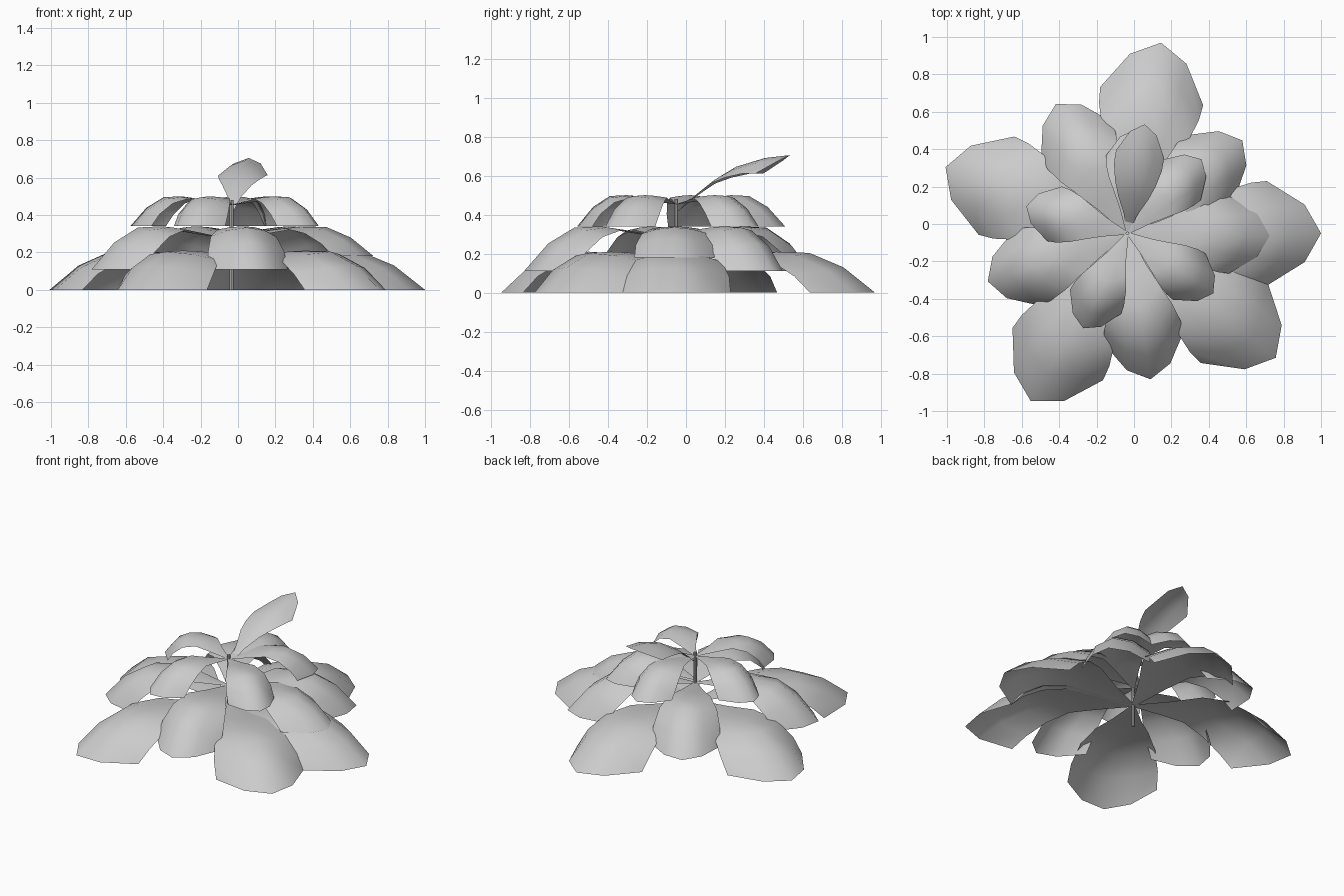
import bpy, math

if "Cube" in bpy.data.objects:
    bpy.data.objects.remove(bpy.data.objects["Cube"])

CX, CY = -0.035, -0.05          # stem position
COLS = (-1, -0.55, 0, 0.55, 1)  # positions across a leaf

# Rows from stem to rim: midrib reach, midrib height, edge reach, half width, edge height
DROOPING = [
    (0.00, 0.70, 0.00, 0.012, 0.70),
    (0.30, 0.90, 0.22, 0.090, 0.82),
    (0.50, 1.00, 0.38, 0.160, 0.92),
    (0.67, 0.97, 0.52, 0.225, 0.76),
    (0.84, 0.62, 0.64, 0.262, 0.40),
    (1.00, 0.00, 0.72, 0.270, 0.00),
]
RAISED = [
    (0.00, 0.41, 0.00, 0.006, 0.41),
    (0.10, 0.50, 0.10, 0.035, 0.495),
    (0.21, 0.585, 0.19, 0.080, 0.56),
    (0.31, 0.645, 0.27, 0.110, 0.59),
    (0.46, 0.69, 0.36, 0.130, 0.61),
    (0.59, 0.705, 0.43, 0.130, 0.61),
]


def leaf(name, rows, angle, length=1, base=0, height=1):
    a = math.radians(angle)
    verts, faces = [], []
    for rc, zc, re, w, ze in rows:
        for u in COLS:
            k = u * u
            r = length * (rc + (re - rc) * k)
            s = length * w * u
            z = base + height * (zc + (ze - zc) * k)
            verts.append((CX + r * math.cos(a) - s * math.sin(a),
                          CY + r * math.sin(a) + s * math.cos(a), z))
    n = len(COLS)
    for i in range(len(rows) - 1):
        for j in range(n - 1):
            p = i * n + j
            faces.append((p, p + n, p + n + 1, p + 1))
    me = bpy.data.meshes.new(name)
    me.from_pydata(verts, [], faces)
    me.shade_smooth()
    ob = bpy.data.objects.new(name, me)
    bpy.context.collection.objects.link(ob)
    return ob


# Three whorls of five leaves, each leaf 80 degrees past the last
for tier, start, length, base, height in (
        ("lower", 0, 1.035, 0.0, 0.21),
        ("middle", 39, 0.79, 0.11, 0.23),
        ("upper", 85, 0.56, 0.34, 0.16)):
    for i in range(5):
        L, b, h = length, base, height
        if tier == "middle" and i == 4:   # this leaf rests on one below
            L, b, h = 0.76, 0.18, 0.16
        leaf(f"{tier}_leaf_{i + 1}", DROOPING, start + 80 * i, L, b, h)

# Young upright leaf
leaf("young_leaf", RAISED, 81)

# Stem
bpy.ops.mesh.primitive_cylinder_add(vertices=8, radius=0.01, depth=0.48,
                                    location=(CX, CY, 0.24))
bpy.context.object.name = "stem"
bpy.ops.object.shade_smooth_by_angle()
